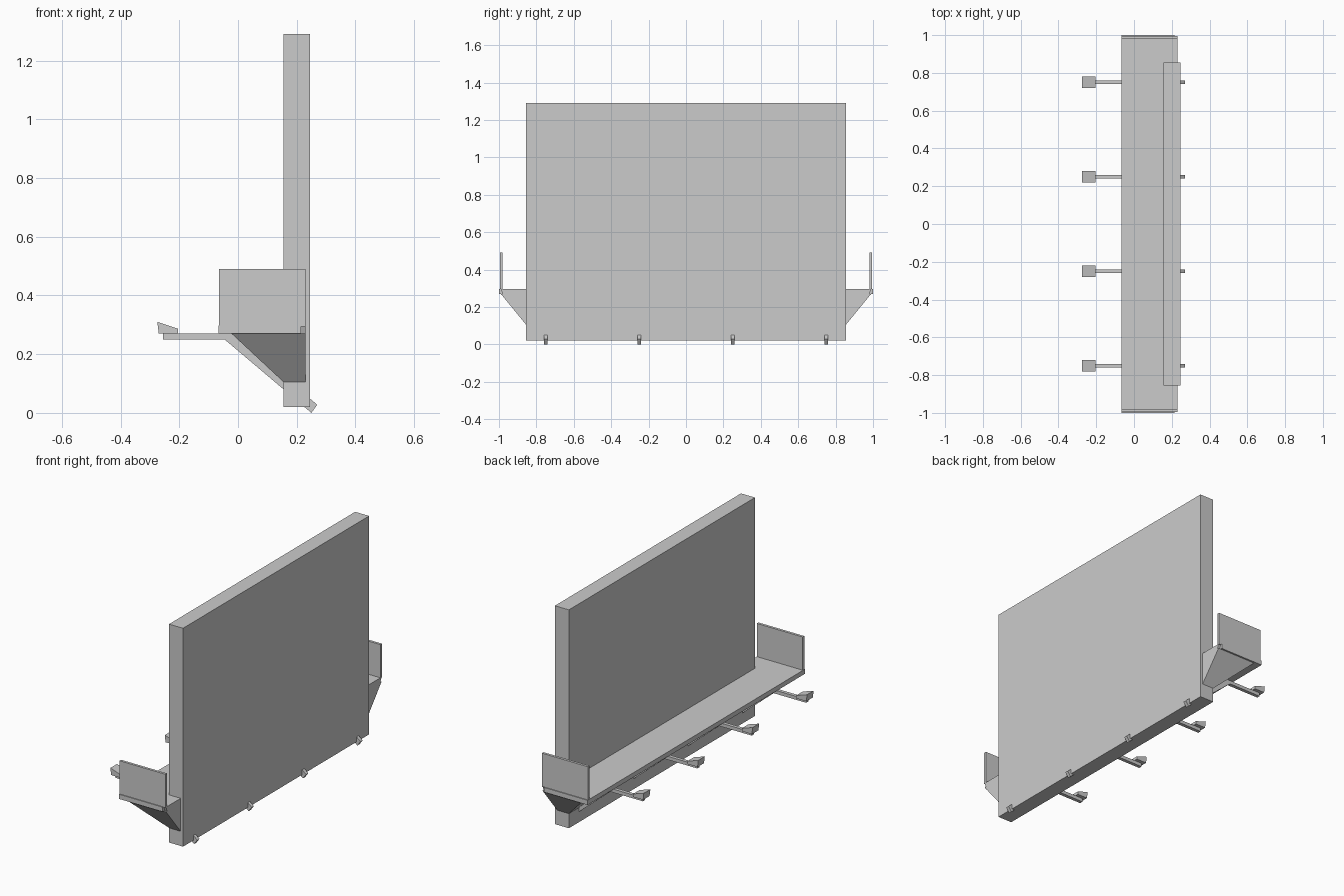
import bpy, bmesh

old = bpy.data.objects.get("Cube")
if old:
    bpy.data.objects.remove(old, do_unlink=True)

grey = bpy.data.materials.new("plain_grey")
grey.use_nodes = True
colour = (0.6, 0.6, 0.6, 1)
grey.diffuse_color = colour
grey.node_tree.nodes["Principled BSDF"].inputs["Base Color"].default_value = colour


def loft(name, ring_a, ring_b):
    """Solid between two matching rings of points."""
    bm = bmesh.new()
    a = [bm.verts.new(p) for p in ring_a]
    b = [bm.verts.new(p) for p in ring_b]
    n = len(a)
    bm.faces.new(a)
    bm.faces.new(b[::-1])
    for i in range(n):
        j = (i + 1) % n
        bm.faces.new((a[j], a[i], b[i], b[j]))
    bmesh.ops.recalc_face_normals(bm, faces=bm.faces)
    mesh = bpy.data.meshes.new(name)
    bm.to_mesh(mesh)
    bm.free()
    mesh.materials.append(grey)
    obj = bpy.data.objects.new(name, mesh)
    bpy.context.collection.objects.link(obj)
    return obj


def prism(name, profile, y0, y1):
    """Extrude an x-z profile along y."""
    return loft(name, [(x, y0, z) for x, z in profile], [(x, y1, z) for x, z in profile])


def box(name, x0, x1, y0, y1, z0, z1):
    return prism(name, [(x0, z0), (x1, z0), (x1, z1), (x0, z1)], y0, y1)


def rectangle(x0, x1, y, z):
    return [(x0, -y, z), (x1, -y, z), (x1, y, z), (x0, y, z)]


# Upright panel
box("display_panel", 0.155, 0.245, -0.855, 0.855, 0.02, 1.29)

# Walkway, its tapered support and its back ledge
box("walkway", -0.067, 0.215, -1, 1, 0.27, 0.297)
loft("walkway_support", rectangle(0.155, 0.23, 0.855, 0.105),
     rectangle(-0.022, 0.23, 0.99, 0.27))
loft("back_ledge", rectangle(0.215, 0.23, 0.98, 0.27),
     rectangle(0.215, 0.23, 0.99, 0.297))

# Raised plates at both ends of the walkway
for side, label in ((-1, "front"), (1, "back")):
    box(label + "_end_plate", -0.065, 0.23, side * 0.98, side * 0.995, 0.295, 0.49)

# Lamps with their arms and diagonal struts
strut = [(-0.069, 0.27), (0.25, 0.0), (0.27, 0.028), (-0.022, 0.27)]
head = [(-0.27, 0.27), (-0.205, 0.27), (-0.205, 0.287), (-0.275, 0.31)]
for i, y in enumerate((-0.75, -0.25, 0.25, 0.75), 1):
    box(f"lamp_arm_{i}", -0.255, 0.15, y - 0.01, y + 0.01, 0.25, 0.27)
    prism(f"lamp_head_{i}", head, y - 0.03, y + 0.03)
    prism(f"diagonal_strut_{i}", strut, y - 0.01, y + 0.01)
